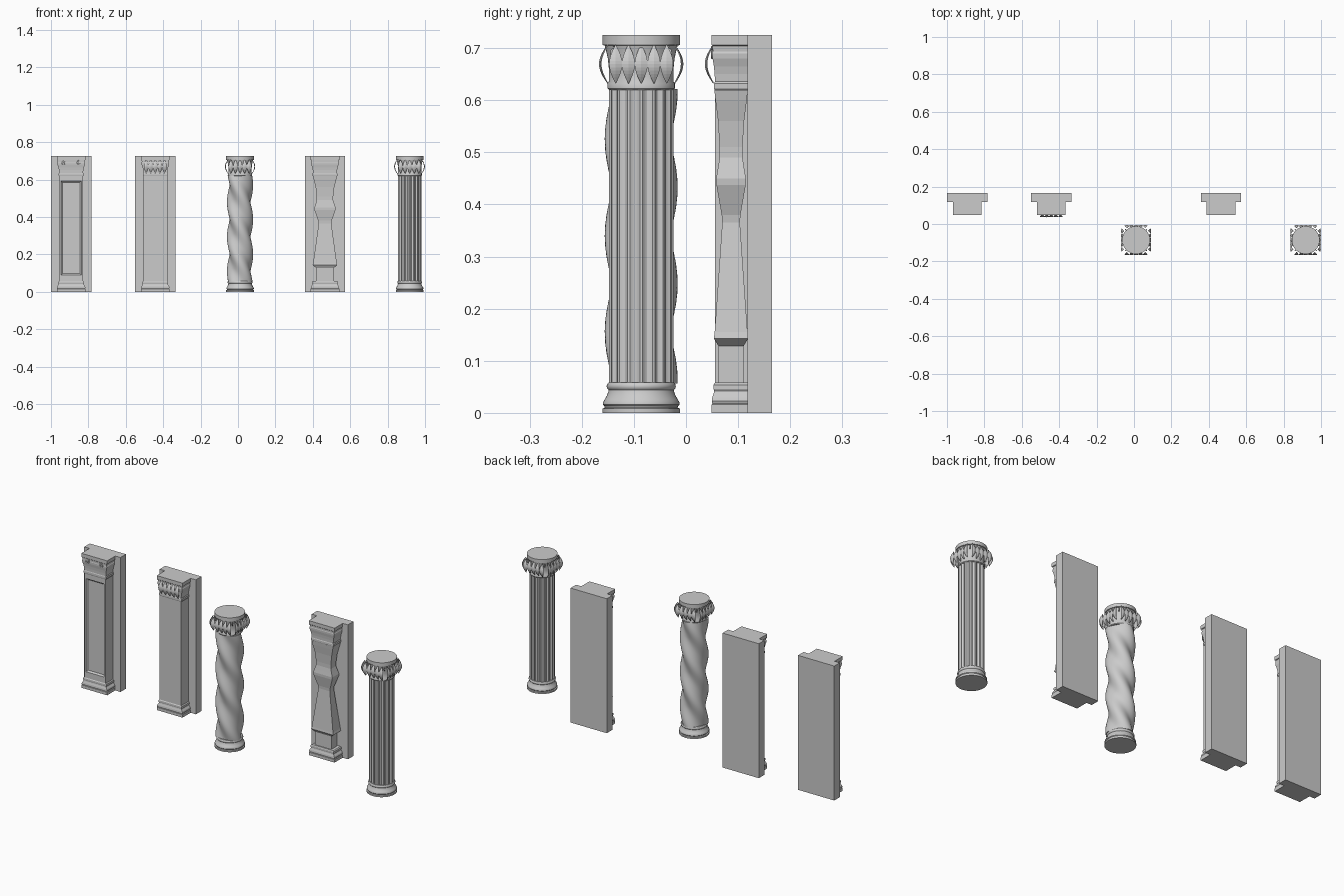
import bpy, bmesh
from math import sin, cos, pi, tau, radians
from mathutils import Matrix, Vector

if "Cube" in bpy.data.objects:
    bpy.data.objects.remove(bpy.data.objects["Cube"])

H = 0.725
COL_Y = -0.086


def finish(name, bm, smooth=None):
    bmesh.ops.recalc_face_normals(bm, faces=bm.faces)
    me = bpy.data.meshes.new(name)
    bm.to_mesh(me)
    bm.free()
    ob = bpy.data.objects.new(name, me)
    bpy.context.collection.objects.link(ob)
    if smooth:
        bpy.ops.object.select_all(action='DESELECT')
        ob.select_set(True)
        bpy.context.view_layer.objects.active = ob
        bpy.ops.object.shade_smooth_by_angle(angle=radians(smooth))
    return ob


def loft(bm, rings):
    """Skin a stack of closed point rings and cap both ends."""
    vs = [[bm.verts.new(p) for p in r] for r in rings]
    n = len(vs[0])
    for a, b in zip(vs, vs[1:]):
        for i in range(n):
            j = (i + 1) % n
            bm.faces.new((a[i], a[j], b[j], b[i]))
    bm.faces.new(vs[0][::-1])
    bm.faces.new(vs[-1])


def round_stack(name, cx, prof, n=48):
    bm = bmesh.new()
    loft(bm, [[(cx + r * cos(tau * i / n), COL_Y + r * sin(tau * i / n), z)
               for i in range(n)] for r, z in prof])
    return finish(name, bm, 35)


def box_stack(name, cx, prof):
    """Rectangular sections: half width, front y, back y, z."""
    bm = bmesh.new()
    loft(bm, [[(cx - w, f, z), (cx + w, f, z), (cx + w, b, z), (cx - w, b, z)]
              for w, f, b, z in prof])
    return bm


def leaf_row(name, base, turns):
    """Rows of five bowed pointed leaves; each turn is a placement matrix."""
    bm = bmesh.new()
    rows = 12
    for m in turns:
        for k in range(-2, 3):
            grid = []
            for i in range(rows + 1):
                t = i / rows
                s = sin(pi * t)
                w = 0.0004 + 0.012 * s
                z = 0.632 + 0.075 * t
                out = base + 0.013 * s
                grid.append([bm.verts.new(m @ Vector((0.0245 * k + e * w, -out - (0.003 * s if e == 0 else 0), z)))
                             for e in (-1, 0, 1)])
            for a, b in zip(grid, grid[1:]):
                for i in range(2):
                    bm.faces.new((a[i], a[i + 1], b[i + 1], b[i]))
    ob = finish(name, bm)
    mod = ob.modifiers.new("thickness", 'SOLIDIFY')
    mod.thickness = 0.002


def scroll(name, loc, angle):
    """Small spiral volute standing in a plane turned by angle about z."""
    cu = bpy.data.curves.new(name, 'CURVE')
    cu.dimensions = '3D'
    cu.bevel_depth = 0.002
    cu.bevel_resolution = 1
    sp = cu.splines.new('POLY')
    sp.points.add(24)
    for i, p in enumerate(sp.points):
        a = pi / 2 + i / 24 * 1.5 * tau
        r = 0.012 * (1 - 0.75 * i / 24)
        p.co = (r * cos(a), 0, r * sin(a), 1)
    ob = bpy.data.objects.new(name, cu)
    bpy.context.collection.objects.link(ob)
    ob.location = loc
    ob.rotation_euler.z = angle


# Round columns: base, capital, leaves
BASE = [(.0745, 0), (.0745, .008), (.070, .010), (.0705, .013), (.0735, .016), (.0735, .020),
        (.070, .026), (.066, .033), (.063, .041), (.0625, .044), (.0655, .047), (.0665, .051),
        (.0655, .055), (.063, .058)]
CAP = [(.062, .620), (.0645, .623), (.0645, .632), (.062, .636), (.062, .66), (.064, .68),
       (.068, .698), (.070, .705), (.0745, .706), (.0745, H)]


def column_ends(prefix, cx):
    round_stack(prefix + "_base", cx, BASE)
    round_stack(prefix + "_capital", cx, CAP)
    place = Matrix.Translation((cx, COL_Y, 0))
    leaf_row(prefix + "_leaves", 0.065,
             [place @ Matrix.Rotation(k * pi / 2, 4, 'Z') for k in range(4)])
    for k in range(4):
        a = pi / 4 + k * pi / 2
        scroll(prefix + "_scroll", (cx + .074 * cos(a), COL_Y + .074 * sin(a), .692), a)


# Twisted column: three lobes, one turn
cx = 0.011
column_ends("twisted_column", cx)
bm = bmesh.new()
rings = []
for j in range(73):
    z = 0.056 + 0.566 * j / 72
    ph = -pi / 2 - (z - 0.34) / 0.185 * tau / 3
    ring = []
    for i in range(60):
        t = tau * i / 60
        r = 0.0625 + 0.0075 * cos(3 * (t - ph))
        ring.append((cx + r * cos(t), COL_Y + r * sin(t), z))
    rings.append(ring)
loft(bm, rings)
finish("twisted_shaft", bm, 40)

# Fluted column: sixteen concave flutes between flat fillets
cx = 0.918
column_ends("fluted_column", cx)
bm = bmesh.new()
section = []
for k in range(16):
    for f in (0, .22, .34, .47, .61, .75, .88):
        s = max(0, (f - .22) / .78)
        r = 0.062 - 0.006 * sin(pi * s)
        t = tau * (k + f - .11) / 16
        section.append((cx + r * cos(t), COL_Y + r * sin(t)))
loft(bm, [[(x, y, z) for x, y in section] for z in (.056, .622)])
finish("fluted_shaft", bm, 30)

# Flat pilasters: moulded foot and head, as overhang and height
BACK = 0.119
FOOT = [(.013, 0), (.013, .016), (.010, .018), (.012, .023), (.010, .030), (.005, .037),
        (.003, .042), (.005, .046), (.005, .054), (0, .058)]
HEAD = [(0, .618), (.003, .622), (.003, .632), (0, .636), (.001, .65), (.004, .665),
        (.009, .680), (.010, .690), (.008, .694), (.009, .704), (.013, .706), (.013, H)]


def moulding(rows):
    return [(.064 + d, .0555 - d * .5, BACK, z) for d, z in rows]


def back_slab(name, cx):
    finish(name, box_stack(name, cx, [(.108, .118, .165, 0), (.108, .118, .165, H)]))


def head_scrolls(name, cx):
    for s in (-1, 1):
        scroll(name, (cx + s * .042, .050, .690), 0 if s > 0 else pi)


# Panelled pilaster: recessed panel inset in the shaft front
cx = -0.892
back_slab("panelled_pilaster_slab", cx)
bm = box_stack("", cx, moulding(FOOT + [(0, .080), (0, .602)] + HEAD))
bmesh.ops.recalc_face_normals(bm, faces=bm.faces)
front = max((f for f in bm.faces if f.normal.y < -.9), key=lambda f: f.calc_area())
bmesh.ops.inset_individual(bm, faces=[front], thickness=.014)
bmesh.ops.inset_individual(bm, faces=[front], thickness=.004, depth=-.006)
bmesh.ops.inset_individual(bm, faces=[front], thickness=.006, depth=-.003)
finish("panelled_pilaster", bm)
head_scrolls("panelled_pilaster_scroll", cx)

# Plain pilaster with leaves
cx = -0.442
back_slab("leaf_pilaster_slab", cx)
finish("leaf_pilaster", box_stack("", cx, moulding(FOOT + HEAD)))
leaf_row("leaf_pilaster_leaves", 0, [Matrix.Translation((cx, .052, 0))])

# Baluster pilaster: square-cut swelling shaft between the same mouldings
cx = 0.465
back_slab("baluster_pilaster_slab", cx)
finish("baluster_foot", box_stack("", cx, moulding(FOOT)))
finish("baluster_head", box_stack("", cx, moulding(HEAD)))
SHAFT = [(.048, .056), (.048, .128), (.066, .143), (.063, .155), (.034, .365), (.036, .38),
         (.056, .437), (.057, .450), (.051, .468), (.044, .490), (.044, .51), (.050, .56), (.060, .600), (.064, .620)]
finish("baluster_shaft", box_stack("", cx, [(w, .0865 - w * .5, .0865 + w * .5, z) for w, z in SHAFT]))
